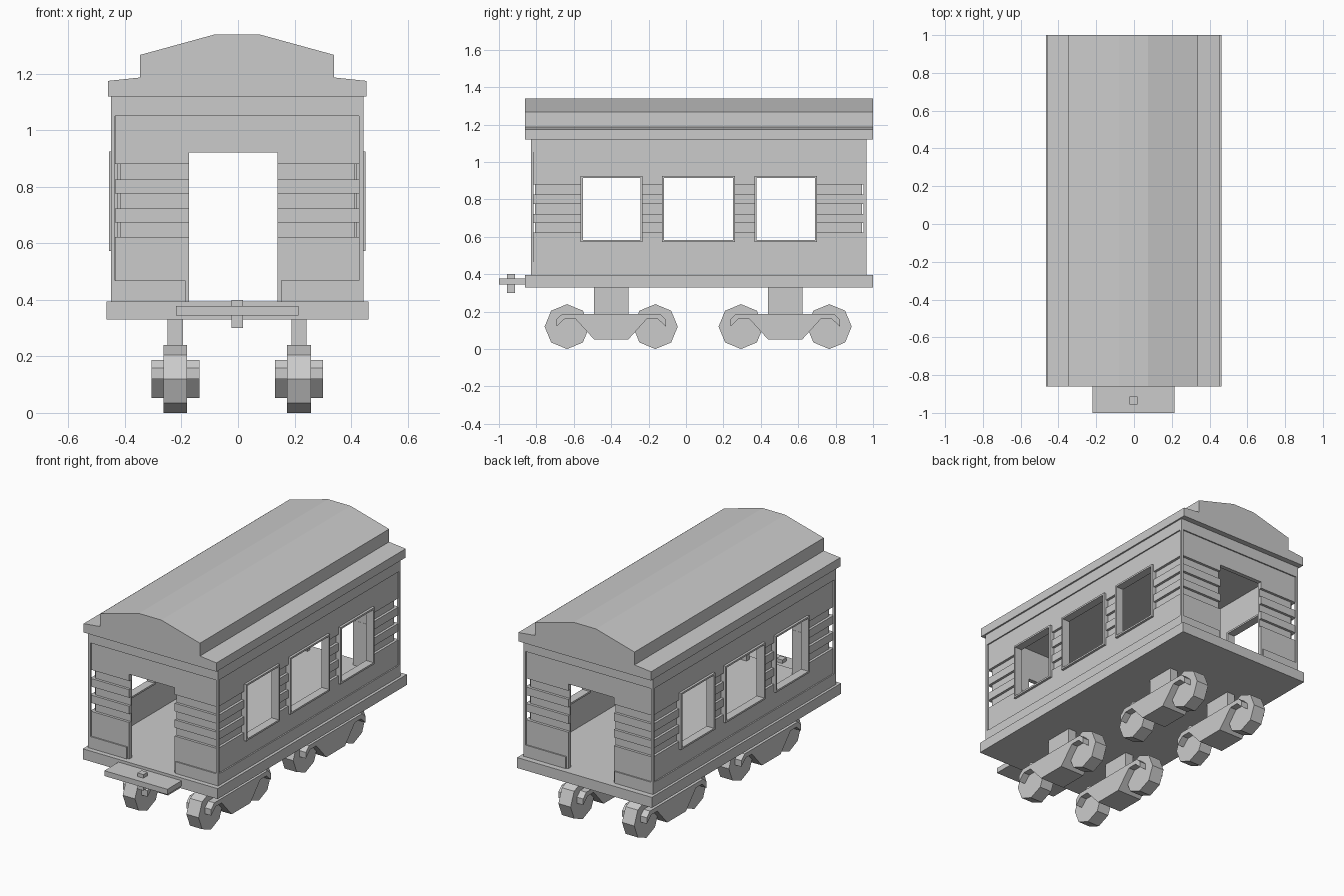
import bpy, bmesh
from mathutils import Matrix, Vector

if "Cube" in bpy.data.objects:
    bpy.data.objects.remove(bpy.data.objects["Cube"])

CX, CY = -0.003, 0.0675        # centre of the car body


def finish(name, bm):
    bmesh.ops.recalc_face_normals(bm, faces=bm.faces)
    me = bpy.data.meshes.new(name)
    bm.to_mesh(me)
    bm.free()
    ob = bpy.data.objects.new(name, me)
    bpy.context.collection.objects.link(ob)
    return ob


def add_box(bm, x, y, z):
    c = Vector((sum(x) / 2, sum(y) / 2, sum(z) / 2))
    s = (abs(x[1] - x[0]), abs(y[1] - y[0]), abs(z[1] - z[0]), 1)
    bmesh.ops.create_cube(bm, size=1, matrix=Matrix.Translation(c) @ Matrix.Diagonal(s))


def box(name, x, y, z):
    bm = bmesh.new()
    add_box(bm, x, y, z)
    return finish(name, bm)


def prism(name, pts, axis, lo, hi):
    """Extrude a closed (u, z) profile along the x or y axis."""
    bm = bmesh.new()
    vs = [bm.verts.new((lo, u, z) if axis == 'x' else (u, lo, z)) for u, z in pts]
    f = bm.faces.new(vs)
    r = bmesh.ops.extrude_face_region(bm, geom=[f])
    d = Vector((hi - lo, 0, 0) if axis == 'x' else (0, hi - lo, 0))
    bmesh.ops.translate(bm, vec=d, verts=[v for v in r['geom'] if isinstance(v, bmesh.types.BMVert)])
    return finish(name, bm)


def wall_mapper(axis, s):
    """Return a box adder in wall space: a = along wall, d = depth inward, z."""
    def add(bm, a, d, z):
        half, c = (0.447, CX) if axis == 'x' else (0.8975, CY)
        n = [c + s * (half - t) for t in d]
        add_box(bm, n, a, z) if axis == 'x' else add_box(bm, a, n, z)
    return add


def wall(name, axis, s, lo, hi, openings, door):
    add = wall_mapper(axis, s)
    bm = bmesh.new()
    full = (0.0, 0.035)
    # frame: corner posts and rails
    add(bm, (lo, lo + 0.015), (0, 0.013), (0.395, 1.12))
    add(bm, (hi - 0.015, hi), (0, 0.013), (0.395, 1.12))
    add(bm, (lo, hi), full, (1.05, 1.12))
    if door:
        o0, o1 = openings[0]
        add(bm, (lo, o0 - 0.012), full, (0.395, 0.468))
        add(bm, (o1 + 0.012, hi), full, (0.395, 0.468))
    else:
        add(bm, (lo, hi), full, (0.395, 0.466))
        add(bm, (lo + 0.016, hi - 0.016), (0.008, 0.035), (0.466, 0.58))
    # panel above the openings
    add(bm, (lo + 0.016, hi - 0.016), (0.008, 0.035), (0.922, 1.05))
    # slatted piers between the openings
    edges = [lo + 0.016] + [e for o in openings for e in o] + [hi - 0.016]
    piers = list(zip(edges[::2], edges[1::2]))
    rows = [0.395 if door else 0.58, 0.622, 0.674, 0.723, 0.776, 0.826, 0.88, 0.922]
    for k, (p0, p1) in enumerate(piers):
        for i in range(7):
            z = (rows[i], rows[i + 1])
            if i % 2 == 0:
                add(bm, (p0, p1), (0.008, 0.035), z)
            else:
                q0 = p0 + (0.016 if k == 0 else 0)
                q1 = p1 - (0.016 if k == len(piers) - 1 else 0)
                add(bm, (q0, q1), (0.024, 0.036), z)
    return finish(name, bm)


# floor and coupler
box("floor_platform", (-0.466, 0.462), (-0.86, 1.0), (0.33, 0.395))
box("coupler_plate", (-0.22, 0.214), (-1.0, -0.85), (0.345, 0.378))
box("coupler_pin", (-0.023, 0.018), (-0.956, -0.914), (0.30, 0.40))

# roof
half = [(0.457, 1.12), (0.457, 1.175), (0.343, 1.187), (0.343, 1.267), (0.077, 1.34)]
prism("roof", [(CX + x, z) for x, z in half] + [(CX - x, z) for x, z in half[::-1]],
      'y', -0.86, 1.0)

# walls
windows = [(-0.563, -0.232), (-0.128, 0.262), (0.365, 0.70)]
for s, n in ((1, "right"), (-1, "left")):
    wall(n + "_wall", 'x', s, -0.83, 0.965, windows, False)
for s, n in ((-1, "front"), (1, "back")):
    wall(n + "_wall", 'y', s, CX - 0.447, CX + 0.447, [(-0.173, 0.14)], True)

# window frames
for s, n in ((1, "right"), (-1, "left")):
    add = wall_mapper('x', s)
    for i, (a, b) in enumerate(windows):
        bm = bmesh.new()
        d, t, z0, z1 = (-0.007, 0.045), 0.011, 0.573, 0.925
        add(bm, (a, b), d, (z0, z0 + t))
        add(bm, (a, b), d, (z1 - t, z1))
        add(bm, (a, a + t), d, (z0 + t, z1 - t))
        add(bm, (b - t, b), d, (z0 + t, z1 - t))
        finish(f"{n}_window_frame_{i + 1}", bm)

# bogies: arched side block, hanger post and two octagonal wheels each
arch = [(0.293, 0.188 - 0.03), (0.293, 0.12), (0.25, 0.16), (0.19, 0.16), (0.092, 0.052)]
for s, n in ((1, "right"), (-1, "left")):
    x = CX + s * 0.219
    for by, m in ((-0.40, "front"), (0.53, "back")):
        right = [(by + 0.262, 0.188)] + [(by + u, z) for u, z in arch]
        left = [(2 * by - u, z) for u, z in right[::-1]]
        prism(f"{m}_{n}_bogie_block", right + left, 'x', x - 0.085, x + 0.085)
        box(f"{m}_{n}_hanger_post", (x - 0.027, x + 0.027), (by - 0.092, by + 0.092), (0.15, 0.34))
        for w, wy in enumerate((by - 0.236, by + 0.236)):
            bm = bmesh.new()
            rot = Matrix.Rotation(1.5707963, 4, 'Y')
            bmesh.ops.create_cone(bm, cap_ends=True, segments=8, radius1=0.12, radius2=0.12,
                                  depth=0.084, matrix=Matrix.Translation((x, wy, 0.12)) @ rot)
            finish(f"{m}_{n}_wheel_{w + 1}", bm)
